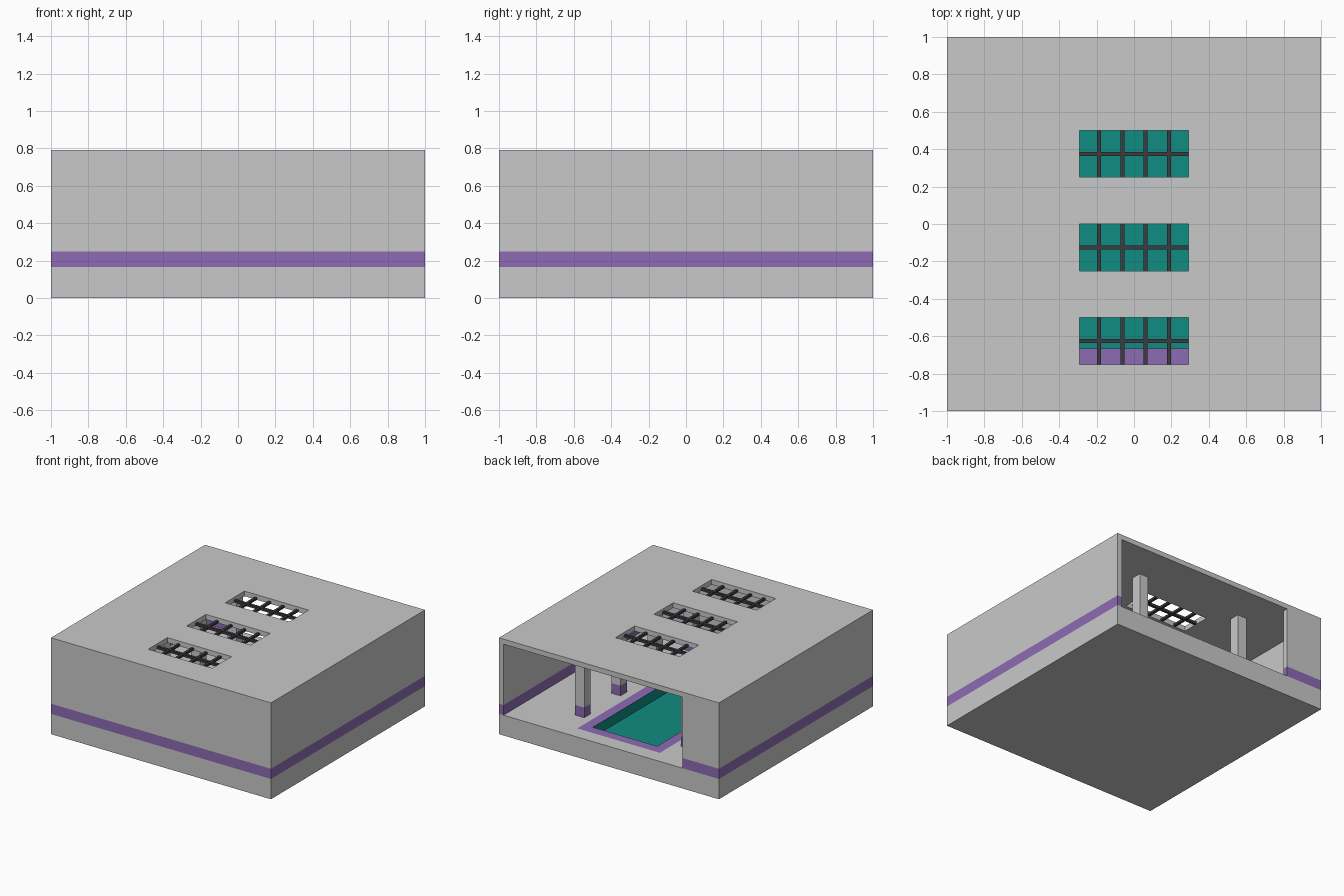
import bpy, bmesh

if "Cube" in bpy.data.objects:
    bpy.data.objects.remove(bpy.data.objects["Cube"])

U = 1 / 12                      # building module
FLOOR, BAND, CEIL, TOP = 2 * U, 3 * U, 9 * U, 9.5 * U
WALL = U / 2


def material(name, rgb):
    m = bpy.data.materials.new(name)
    m.diffuse_color = (*rgb, 1)
    m.use_nodes = True
    m.node_tree.nodes["Principled BSDF"].inputs["Base Color"].default_value = m.diffuse_color
    return m


GREY = material("concrete_grey", (0.584, 0.584, 0.584))
PURPLE = material("band_purple", (0.27, 0.147, 0.456))
TEAL = material("pool_teal", (0.005, 0.262, 0.223))
DARK = material("bar_charcoal", (0.045, 0.043, 0.052))


def finish(name, bm, mats, rule=None):
    """Store the mesh; rule(face) gives the material index."""
    bmesh.ops.recalc_face_normals(bm, faces=bm.faces)
    bm.normal_update()
    if rule:
        for f in bm.faces:
            f.material_index = rule(f)
    me = bpy.data.meshes.new(name)
    bm.to_mesh(me)
    bm.free()
    for m in mats:
        me.materials.append(m)
    ob = bpy.data.objects.new(name, me)
    bpy.context.collection.objects.link(ob)
    return ob


def box(name, x, y, z, mats, cut=None, rule=None):
    bm = bmesh.new()
    bmesh.ops.create_cube(bm, size=1)
    for v in bm.verts:
        v.co = [r[0] if c < 0 else r[1] for c, r in zip(v.co, (x, y, z))]
    if cut:
        bmesh.ops.bisect_plane(bm, geom=bm.verts[:] + bm.edges[:] + bm.faces[:],
                               plane_co=(0, 0, cut), plane_no=(0, 0, 1))
    return finish(name, bm, mats, rule)


def banded(name, x, y):
    """Upright part with a purple band along its foot."""
    return box(name, x, y, (FLOOR, CEIL), (GREY, PURPLE), BAND,
               lambda f: int(f.calc_center_median().z < BAND))


def pierced(name, xs, ys, z, holes, mats, rule=None):
    """Slab made of grid cells, leaving out the (column, row) cells in holes."""
    bm = bmesh.new()
    for i in range(len(xs) - 1):
        for j in range(len(ys) - 1):
            if (i, j) not in holes:
                bm.faces.new([bm.verts.new((xs[a], ys[b], z[0])) for a, b in
                              ((i, j), (i + 1, j), (i + 1, j + 1), (i, j + 1))])
    bmesh.ops.remove_doubles(bm, verts=bm.verts, dist=1e-5)
    ext = bmesh.ops.extrude_face_region(bm, geom=bm.faces[:], use_keep_orig=True)
    for g in ext["geom"]:
        if isinstance(g, bmesh.types.BMVert):
            g.co.z = z[1]
    return finish(name, bm, mats, rule)


# floor with sunken pool and its rim
RIM_X, RIM_Y = 4.5 * U, (-9 * U, 10.5 * U)
POOL_X, POOL_Y = 3.5 * U, (-8 * U, 9.5 * U)
pierced("floor", (-1, -RIM_X, RIM_X, 1), (-1, *RIM_Y, 1), (0, FLOOR), {(1, 1)}, [GREY])
pierced("pool_rim", (-RIM_X, -POOL_X, POOL_X, RIM_X), (RIM_Y[0], *POOL_Y, RIM_Y[1]),
        (0, FLOOR), {(1, 1)}, (GREY, PURPLE, TEAL),
        lambda f: 1 if f.normal.z > 0.5 else 0 if f.normal.z < -0.5 else 2)
box("pool_bottom", (-POOL_X, POOL_X), POOL_Y, (0, U), (GREY, TEAL),
    rule=lambda f: int(f.normal.z > 0.5))

# walls, open for most of the back
banded("front_wall", (-1, 1), (-1, -1 + WALL))
banded("left_wall", (-1, -1 + WALL), (-1 + WALL, 1 - WALL))
banded("right_wall", (1 - WALL, 1), (-1 + WALL, 1))
banded("back_wall", (-1, -8 * U), (1 - WALL, 1))

# columns along both sides of the pool
for side in (-1, 1):
    for n in range(4):
        cx, cy = side * 0.482, 0.65 - n * 0.47
        banded("column", (cx - U / 2, cx + U / 2), (cy - U / 2, cy + U / 2))

# roof with three skylights
SKY_X = 3.5 * U
SKY_Y = [(-9 * U, -6 * U), (-3 * U, 0), (3 * U, 6 * U)]
pierced("roof", (-1, -SKY_X, SKY_X, 1), [-1] + [y for s in SKY_Y for y in s] + [1],
        (CEIL, TOP), {(1, 1), (1, 3), (1, 5)}, [GREY])

# crossed bars in each skylight
B = 0.0105
for y0, y1 in SKY_Y:
    mid = (y0 + y1) / 2
    box("skylight_long_bar", (-SKY_X, SKY_X), (mid - B, mid + B),
        (CEIL, CEIL + 2 * B), [DARK])
    for k in (-1.5, -0.5, 0.5, 1.5):
        cx = k * 0.125
        box("skylight_cross_bar", (cx - B, cx + B), (y0, y1),
            (CEIL + 0.001, CEIL + 2 * B - 0.001), [DARK])
